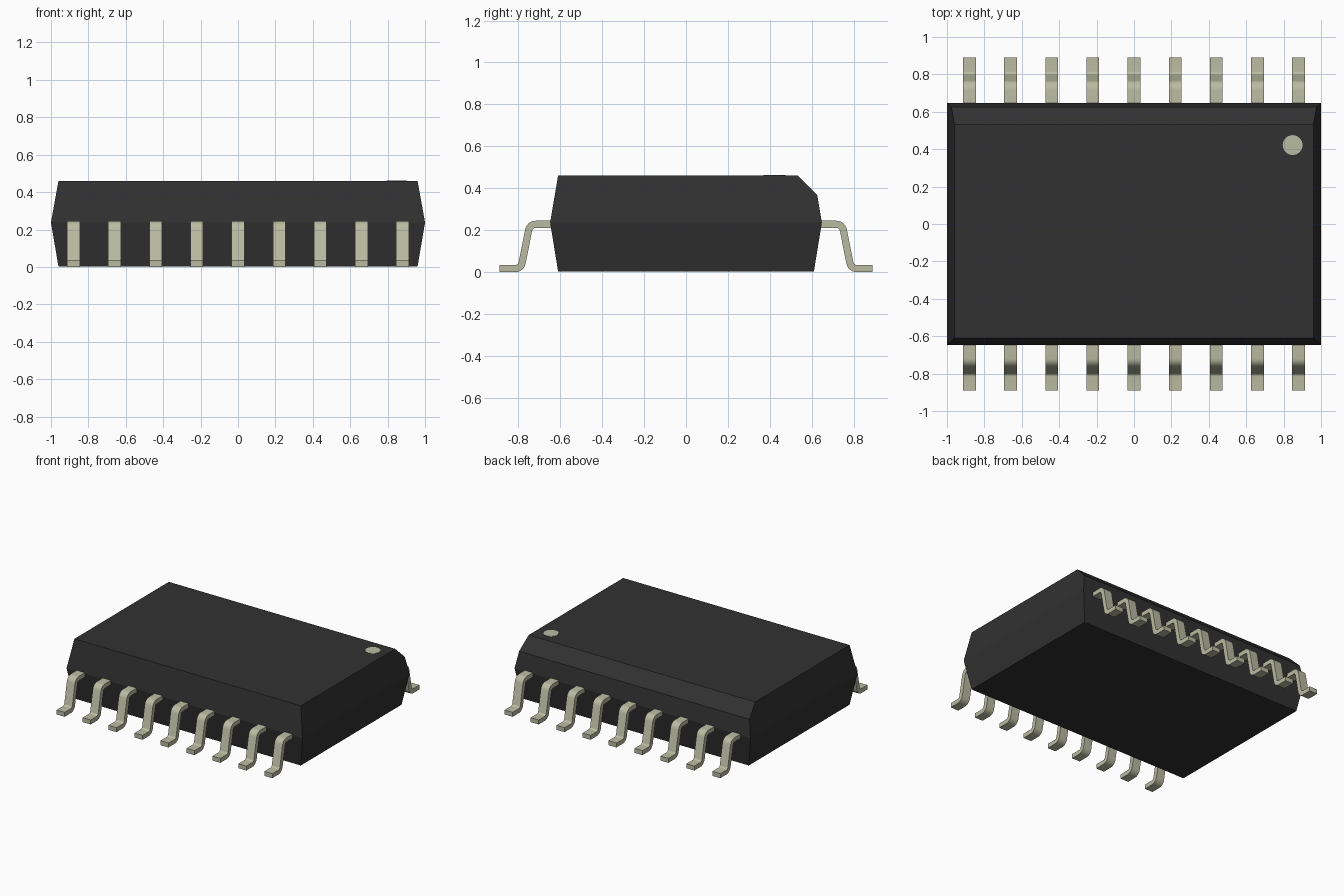
import bpy, bmesh, math
from mathutils import Vector

cube = bpy.data.objects.get("Cube")
if cube:
    bpy.data.objects.remove(cube, do_unlink=True)


def material(name, rgb):
    m = bpy.data.materials.new(name)
    m.use_nodes = True
    m.diffuse_color = (*rgb, 1)
    bsdf = next(n for n in m.node_tree.nodes if n.type == 'BSDF_PRINCIPLED')
    bsdf.inputs["Base Color"].default_value = (*rgb, 1)
    return m


BLACK = material("black plastic", (0.031, 0.031, 0.031))
METAL = material("pale metal", (0.49, 0.50, 0.36))


def add_object(name, bm, mat):
    bmesh.ops.recalc_face_normals(bm, faces=bm.faces[:])
    mesh = bpy.data.meshes.new(name)
    bm.to_mesh(mesh)
    bm.free()
    mesh.materials.append(mat)
    ob = bpy.data.objects.new(name, mesh)
    bpy.context.collection.objects.link(ob)
    return ob


# Body: three stacked rectangles, widest at mid height
TOP = 0.46
bm = bmesh.new()
rings = []
for hx, hy, z in ((0.96, 0.61, 0.003), (1.0, 0.648, 0.237), (0.96, 0.61, TOP)):
    rings.append([bm.verts.new((sx * hx, sy * hy, z))
                  for sx, sy in ((-1, -1), (1, -1), (1, 1), (-1, 1))])
for low, high in zip(rings, rings[1:]):
    for i in range(4):
        j = (i + 1) % 4
        bm.faces.new((low[i], low[j], high[j], high[i]))
bm.faces.new(rings[0])
bm.faces.new(rings[-1])

# Sloped chamfer along the upper back edge
cut = bmesh.ops.bisect_plane(bm, geom=bm.verts[:] + bm.edges[:] + bm.faces[:],
                             plane_co=(0, 0.533, TOP), plane_no=(0, 1, 1),
                             clear_outer=True)
bmesh.ops.holes_fill(bm, edges=[e for e in bm.edges if e.is_boundary], sides=0)
add_object("body", bm, BLACK)

# Pin one marker: thin round plate on the top face
bm = bmesh.new()
bmesh.ops.create_cone(bm, cap_ends=True, segments=32, radius1=0.053,
                      radius2=0.053, depth=0.004)
bmesh.ops.translate(bm, verts=bm.verts[:], vec=(0.848, 0.422, TOP))
add_object("marker_dot", bm, METAL)


def fillet(points, radius, steps):
    """Round the inner corners of a 2D path with arcs."""
    pts = [Vector(p) for p in points]
    out = [pts[0]]
    for a, b, c in zip(pts, pts[1:], pts[2:]):
        u, v = (a - b).normalized(), (c - b).normalized()
        half = u.angle(v) / 2
        centre = b + (u + v).normalized() * radius / math.sin(half)
        start = b + u * radius / math.tan(half) - centre
        end = b + v * radius / math.tan(half) - centre
        sweep = start.angle(end)
        for k in range(steps + 1):
            t = k / steps
            out.append(centre + (start * math.sin((1 - t) * sweep)
                                 + end * math.sin(t * sweep)) / math.sin(sweep))
    return out + [pts[-1]]


# Gull wing lead profile in (y, z)
THICK, WIDTH = 0.034, 0.068
path = fillet([(0.60, 0.228), (0.745, 0.228), (0.787, 0.017), (0.89, 0.017)],
              0.034, 6)
upper, lower = [], []
for i, p in enumerate(path):
    before = path[max(i - 1, 0)]
    after = path[min(i + 1, len(path) - 1)]
    # Mitred normal keeps the thickness even through the bends
    d1 = (p - before).normalized() if i else (after - p).normalized()
    d2 = (after - p).normalized() if i < len(path) - 1 else d1
    n1, n2 = Vector((-d1.y, d1.x)), Vector((-d2.y, d2.x))
    n = (n1 + n2).normalized()
    n *= THICK / 2 / n.dot(n1)
    upper.append(p + n)
    lower.append(p - n)


def lead_mesh(side):
    bm = bmesh.new()
    rows = [[bm.verts.new((x, side * q.x, q.y)) for x, q in
             ((-WIDTH / 2, a), (WIDTH / 2, a), (WIDTH / 2, b), (-WIDTH / 2, b))]
            for a, b in zip(upper, lower)]
    for r, s in zip(rows, rows[1:]):
        for i in range(4):
            j = (i + 1) % 4
            bm.faces.new((r[i], r[j], s[j], s[i]))
    bm.faces.new(rows[0])
    bm.faces.new(rows[-1])
    return bm


# Nine leads along the front and nine along the back
bpy.ops.object.select_all(action='DESELECT')
for row, side in (("front", -1), ("back", 1)):
    for k in range(9):
        ob = add_object(f"{row}_lead_{k + 1}", lead_mesh(side), METAL)
        ob.location.x = (k - 4) * 0.22
        ob.select_set(True)
        bpy.context.view_layer.objects.active = ob
bpy.ops.object.shade_smooth_by_angle(angle=math.radians(35))
